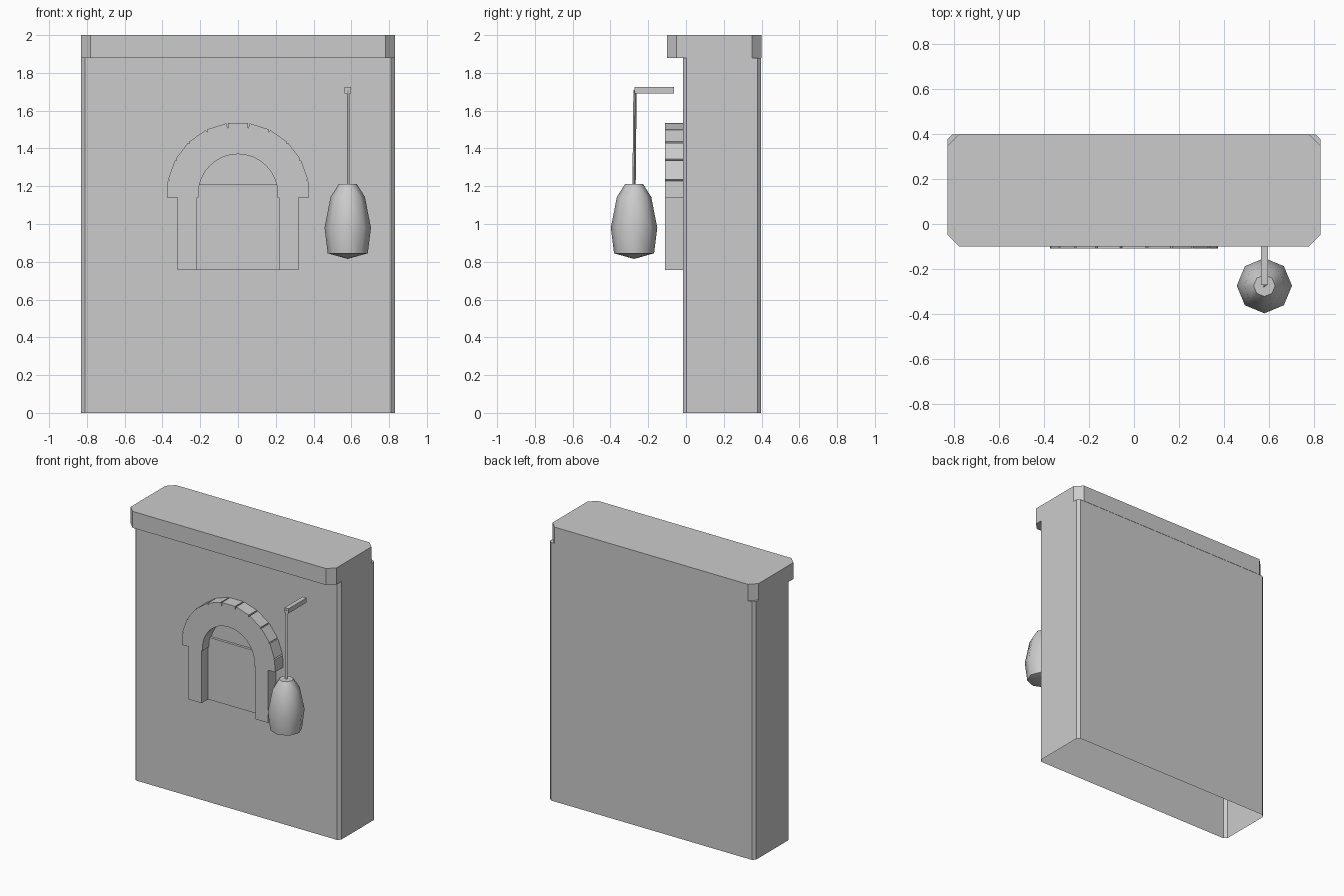
import bpy, bmesh, math

if "Cube" in bpy.data.objects:
    bpy.data.objects.remove(bpy.data.objects["Cube"])

def finish(name, bm, smooth=False):
    bmesh.ops.recalc_face_normals(bm, faces=bm.faces)
    me = bpy.data.meshes.new(name)
    bm.to_mesh(me)
    bm.free()
    ob = bpy.data.objects.new(name, me)
    bpy.context.collection.objects.link(ob)
    if smooth:
        for p in me.polygons:
            p.use_smooth = True
    return ob

def prism(name, outline, vec, open_start=False):
    """Extrude a closed 3D outline along vec."""
    bm = bmesh.new()
    a = [bm.verts.new(p) for p in outline]
    b = [bm.verts.new([p[i] + vec[i] for i in range(3)]) for p in outline]
    n = len(a)
    for i in range(n):
        j = (i + 1) % n
        bm.faces.new((a[i], a[j], b[j], b[i]))
    bm.faces.new(b)
    if not open_start:
        bm.faces.new(a)
    return finish(name, bm)

def chamfered(x, y0, y1, c, z):
    return [(-x + c, y0, z), (x - c, y0, z), (x, y0 + c, z), (x, y1 - c, z),
            (x - c, y1, z), (-x + c, y1, z), (-x, y1 - c, z), (-x, y0 + c, z)]

def box(name, x0, x1, y0, y1, z0, z1):
    return prism(name, [(x0, y0, z0), (x1, y0, z0), (x1, y1, z0), (x0, y1, z0)], (0, 0, z1 - z0))

def lathe(name, rings, x, y, sides, smooth):
    """Stack of (radius, z, y shift) rings, capped; a last radius of zero is a tip."""
    bm = bmesh.new()
    loops = []
    for r, z, dy in rings:
        k = sides if r else 1
        loops.append([bm.verts.new((x + r * math.cos(math.tau * i / sides),
                                    y + dy + r * math.sin(math.tau * i / sides), z)) for i in range(k)])
    for a, b in zip(loops, loops[1:]):
        for i in range(sides):
            j = (i + 1) % sides
            if len(b) == 1:
                bm.faces.new((a[i], a[j], b[0]))
            else:
                bm.faces.new((a[i], a[j], b[j], b[i]))
    for l in (loops[0], loops[-1]):
        if len(l) > 2:
            bm.faces.new(l)
    return finish(name, bm, smooth)

# Wall block, open underneath, and its overhanging coping
prism("wall", chamfered(0.83, -0.017, 0.398, 0.02, 0), (0, 0, 1.88), open_start=True)
prism("coping", chamfered(0.83, -0.10, 0.40, 0.05, 1.88), (0, 0, 0.12))

# Notched stone arch
CZ, R, RI, N = 1.16, 0.375, 0.21, 11
A0 = math.radians(-6.5)
step = (math.pi - 2 * A0) / N

def polar(r, a):
    return (r * math.cos(a), -0.11, CZ + r * math.sin(a))

outer = [(R, -0.11, 1.14)]
for i in range(1, N):
    a = A0 + step * i
    depth = 0.006 + 0.02 * math.sin(a) ** 8
    outer += [polar(R + 0.003, a - 0.012), polar(R - depth, a), polar(R + 0.003, a + 0.012)]
outer.append((-R, -0.11, 1.14))
inner = [(-RI, -0.11, 1.14)] + [polar(RI, math.pi * (1 - i / 16)) for i in range(17)] + [(RI, -0.11, 1.14)]
prism("arch", outer + inner, (0, 0.093, 0))

# Jambs and the door panel between them
for side, s in (("left", -1), ("right", 1)):
    xs = sorted((0.217 * s, 0.32 * s))
    box("jamb_" + side, xs[0], xs[1], -0.11, -0.017, 0.757, 1.14)
box("door_panel", -0.217, 0.217, -0.035, -0.017, 0.757, 1.21)

# Hanging weight on a bracket
box("bracket", 0.565, 0.597, -0.272, -0.063, 1.69, 1.724)
lathe("rod", [(0.010, 1.20, 0), (0.010, 1.71, 0.005)], 0.581, -0.275, 3, False)
bag = lathe("hanging_weight", [(0.048, 1.211, 0), (0.091, 1.143, 0), (0.123, 0.98, 0),
                               (0.106, 0.845, 0), (0, 0.815, 0)], 0.581, -0.275, 8, True)
bpy.context.view_layer.objects.active = bag
bag.select_set(True)
bpy.ops.object.shade_smooth_by_angle(angle=math.radians(50))
